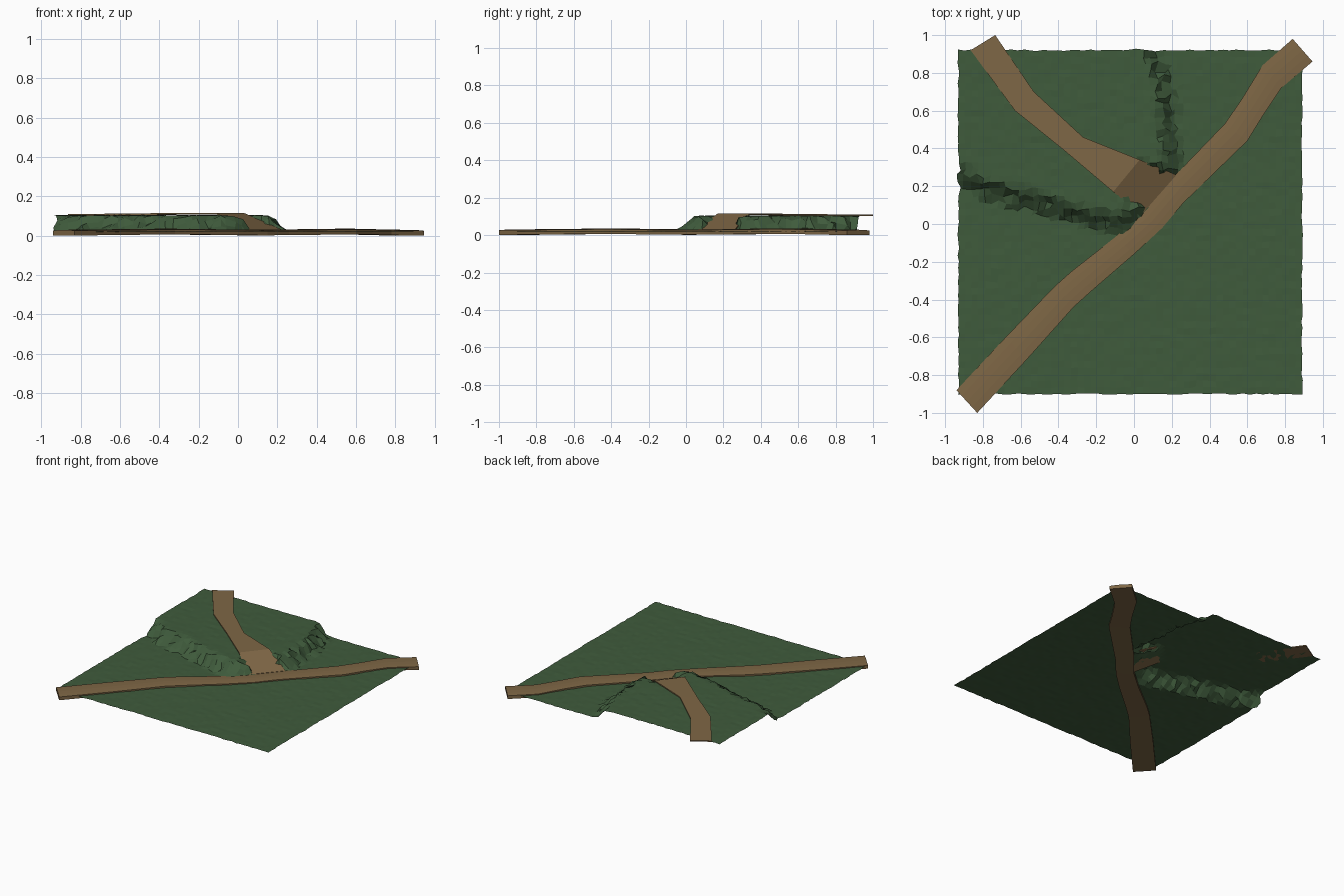
import bpy, bmesh, math, random
from mathutils import Vector

if "Cube" in bpy.data.objects:
    bpy.data.objects.remove(bpy.data.objects["Cube"])
random.seed(4)


def material(name, rgb):
    m = bpy.data.materials.new(name)
    m.diffuse_color = (*rgb, 1)
    m.use_nodes = True
    m.node_tree.nodes["Principled BSDF"].inputs["Base Color"].default_value = m.diffuse_color
    return m


GRASS = material("grass", (0.05, 0.105, 0.045))
DIRT = material("dirt", (0.21, 0.135, 0.06))


def finish(bm, name, mat):
    me = bpy.data.meshes.new(name)
    bm.to_mesh(me)
    bm.free()
    ob = bpy.data.objects.new(name, me)
    bpy.context.collection.objects.link(ob)
    me.materials.append(mat)
    return ob


# Middle line of the cliff, closed around the back-left plateau
CLIFF = [Vector(p) for p in [
    (-1.3, .36), (-.93, .26), (-.78, .18), (-.55, .125), (-.38, .075), (-.22, .03),
    (-.08, -.0), (.02, .05), (.12, .17), (.2, .27), (.2, .4), (.17, .5),
    (.175, .7), (.13, .82), (.08, .92), (.08, 1.3), (-1.3, 1.3)]]


def cliff_distance(p):
    """Signed distance to the cliff line, positive on the plateau."""
    inside, best = False, 9
    for a, b in zip(CLIFF, CLIFF[1:] + CLIFF[:1]):
        t = max(0, min(1, (p - a).dot(b - a) / (b - a).length_squared))
        best = min(best, (p - a - t * (b - a)).length)
        if (a.y > p.y) != (b.y > p.y) and p.x < a.x + (p.y - a.y) * (b.x - a.x) / (b.y - a.y):
            inside = not inside
    return best if inside else -best


# Ground sheet with stepped plateau and a hollow under the ramp
LOW, HIGH = 0.022, 0.105
ramp_top, ramp_end = Vector((-.04, .255)), Vector((.13, .155))
axis = (ramp_end - ramp_top).normalized()
ramp_len = (ramp_end - ramp_top).length
bm = bmesh.new()
bmesh.ops.create_grid(bm, x_segments=52, y_segments=52, size=0.91)
for v in bm.verts:
    v.co += Vector((-.02, .01, 0))
    p = v.co.xy
    d = cliff_distance(p)
    rough = random.uniform(-.018, .018)
    t = max(0, min(1, (d + rough) / .085 + .5))
    z = LOW + (HIGH - LOW) * t
    r = p - ramp_top
    s, side = r.dot(axis), abs(r.x * axis.y - r.y * axis.x)
    if s > -.02 and side < .12:
        z = min(z, max(LOW, .108 - .085 * s / ramp_len))
    v.co.z = z + random.uniform(-.0015, .0015)
    if abs(d) < .07:
        v.co.x += random.uniform(-.014, .014)
        v.co.y += random.uniform(-.014, .014)
    else:
        v.co.x += random.uniform(-.004, .004)
        v.co.y += random.uniform(-.004, .004)
finish(bm, "ground", GRASS)


def road(name, rows, thick, crown, cols):
    """Slab between left and right edges; rows are (lx, ly, rx, ry, top z)."""
    bm = bmesh.new()
    rings = []
    for lx, ly, rx, ry, z in rows:
        top, low = [], []
        for i in range(cols + 1):
            t = i / cols
            x, y = lx + (rx - lx) * t, ly + (ry - ly) * t
            top.append(bm.verts.new((x, y, z + crown * math.sin(math.pi * t))))
            low.append(bm.verts.new((x, y, z - thick)))
        rings.append(top + low[::-1])
    for a, b in zip(rings, rings[1:]):
        for i in range(len(a)):
            j = (i + 1) % len(a)
            bm.faces.new((a[i], a[j], b[j], b[i]))
    bm.faces.new(rings[0])
    bm.faces.new(rings[-1][::-1])
    bmesh.ops.recalc_face_normals(bm, faces=bm.faces)
    return finish(bm, name, DIRT)


# Long diagonal road
road("main_road", [
    (-.94, -.88, -.83, -1.0, .028), (-.68, -.6, -.57, -.72, .031),
    (-.42, -.33, -.32, -.44, .034), (-.33, -.25, -.22, -.35, .033),
    (-.1, -.07, 0, -.16, .030), (.04, .05, .15, -.02, .029),
    (.22, .26, .26, .11, .030), (.48, .53, .60, .44, .034),
    (.57, .66, .68, .57, .033), (.68, .84, .78, .72, .030),
    (.84, .98, .945, .86, .027)], .025, .004, 4)

# Plateau road with its ramp down to the junction
road("plateau_road", [
    (-.865, .92, -.735, 1.0, .112), (-.63, .6, -.53, .7, .114),
    (-.37, .39, -.27, .46, .117), (-.11, .17, .03, .34, .118),
    (.04, .05, .225, .26, .032)], .008, 0, 1)

# Rest the whole model on z = 0
obs = list(bpy.context.scene.objects)
lowest = min(v.co.z for o in obs for v in o.data.vertices)
for o in obs:
    for v in o.data.vertices:
        v.co.z -= lowest
